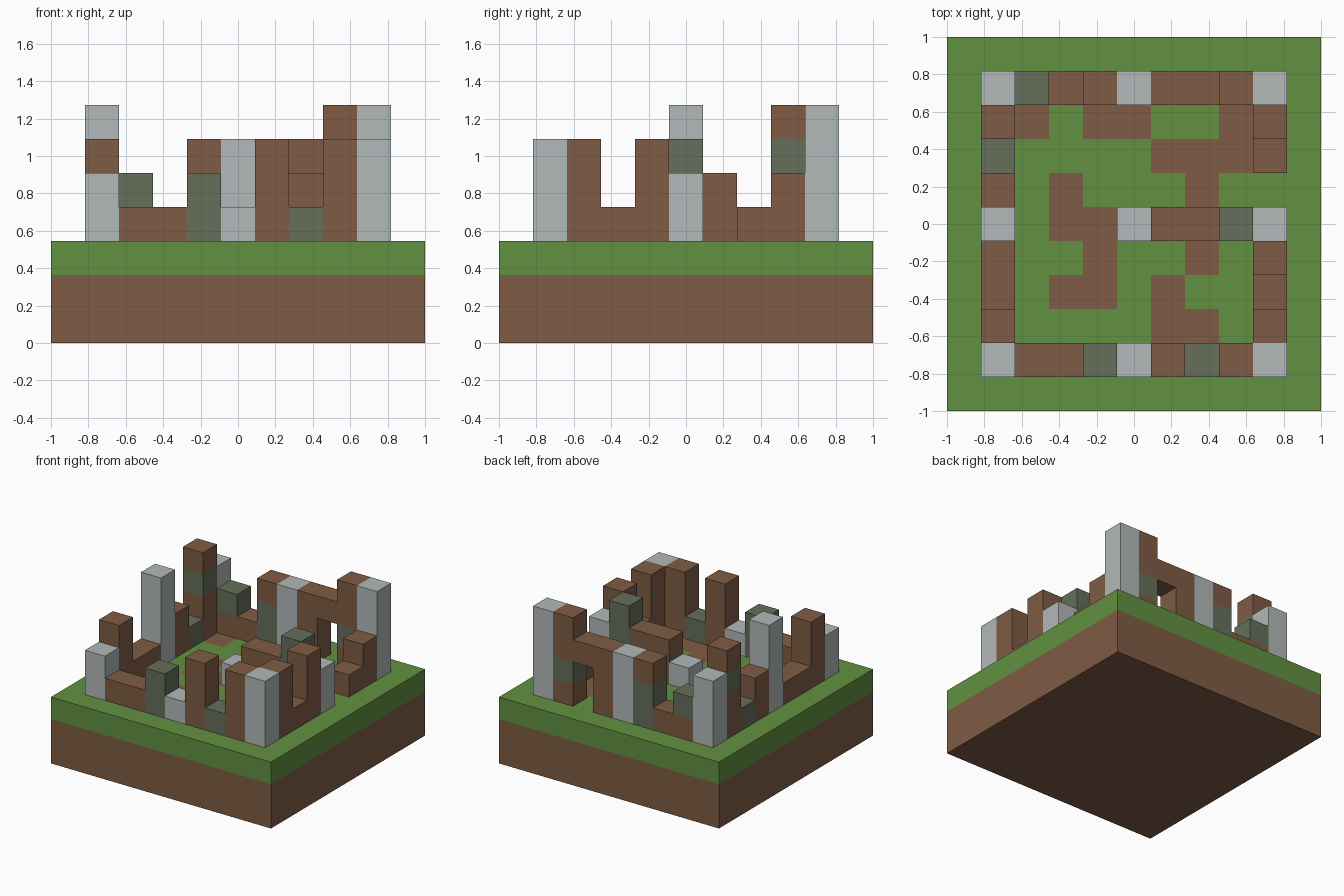
import bpy
import bmesh
from mathutils import Vector

default = bpy.data.objects.get("Cube")
if default:
    bpy.data.objects.remove(default, do_unlink=True)

N = 11          # blocks along each side of the base
S = 2 / N       # block size


def make_material(name, rgb):
    mat = bpy.data.materials.new(name)
    mat.use_nodes = True
    mat.diffuse_color = (*rgb, 1)
    mat.node_tree.nodes["Principled BSDF"].inputs["Base Color"].default_value = (*rgb, 1)
    return mat


# B earth brick, S pale stone, M mossy stone, G grass
MATERIALS = {
    "B": make_material("earth_brown", (0.209, 0.107, 0.058)),
    "S": make_material("pale_stone", (0.445, 0.485, 0.479)),
    "M": make_material("mossy_stone", (0.130, 0.156, 0.100)),
    "G": make_material("grass_green", (0.122, 0.283, 0.054)),
}
LETTERS = list(MATERIALS)
DIRECTIONS = [Vector(d) for d in
              ((1, 0, 0), (-1, 0, 0), (0, 1, 0), (0, -1, 0), (0, 0, 1), (0, 0, -1))]

# Ground plan, back row first: grass with patches of bare earth
GROUND = """
GGGGGGGGGGG
GGGGGGGGGGG
GGBGBBGGBGG
GGGGGGBBBGG
GGGBGGGBGGG
GGGBBGGGGGG
GGGGBGGBGGG
GGGBBGBGGGG
GGGGGGBBGGG
GGGGGGGGGGG
GGGGGGGGGGG
""".split()

# Each wall is a run of columns, written from the ground up (. is a gap)
WALLS = {
    "front_wall": ((1, 1), (1, 0), "SS B B MM S BBB M BBB SSS"),
    "back_wall": ((1, 9), (1, 0), "SSS BM B MMB SSS BBB ..B BMBB SSSS"),
    "right_wall": ((1, 2), (0, 1), "BBB B B SSSS BB M BBMB"),
    "left_wall": ((9, 2), (0, 1), "BBB B BBB SS . B BB"),
    "inner_wall": ((5, 5), (1, 0), "S BB BB BMM"),
}

parts = {
    "soil": {(i, j, k): "B" for i in range(N) for j in range(N) for k in range(2)},
    "turf": {(i, N - 1 - r, 2): c for r, row in enumerate(GROUND) for i, c in enumerate(row)},
}
for name, (start, step, columns) in WALLS.items():
    parts[name] = {
        (start[0] + n * step[0], start[1] + n * step[1], 3 + k): c
        for n, column in enumerate(columns.split())
        for k, c in enumerate(column) if c != "."
    }
solid = set().union(*parts.values())


def build_blocks(name, cells):
    """Make one mesh from blocks, keeping only the exposed faces."""
    bm = bmesh.new()
    for cell, letter in cells.items():
        centre = Vector(cell) + Vector((0.5, 0.5, 0.5))
        for d in DIRECTIONS:
            if tuple(int(v) for v in Vector(cell) + d) in solid:
                continue
            u = Vector((d.y, d.z, d.x)) / 2
            v = d.cross(u)
            mid = centre + d / 2
            corners = (mid - u - v, mid + u - v, mid + u + v, mid - u + v)
            face = bm.faces.new([bm.verts.new((p - Vector((N / 2, N / 2, 0))) * S)
                                 for p in corners])
            face.material_index = LETTERS.index(letter)
    bmesh.ops.remove_doubles(bm, verts=bm.verts[:], dist=S / 100)
    mesh = bpy.data.meshes.new(name)
    bm.to_mesh(mesh)
    bm.free()
    for mat in MATERIALS.values():
        mesh.materials.append(mat)
    bpy.context.collection.objects.link(bpy.data.objects.new(name, mesh))


for part_name, part_cells in parts.items():
    build_blocks(part_name, part_cells)
